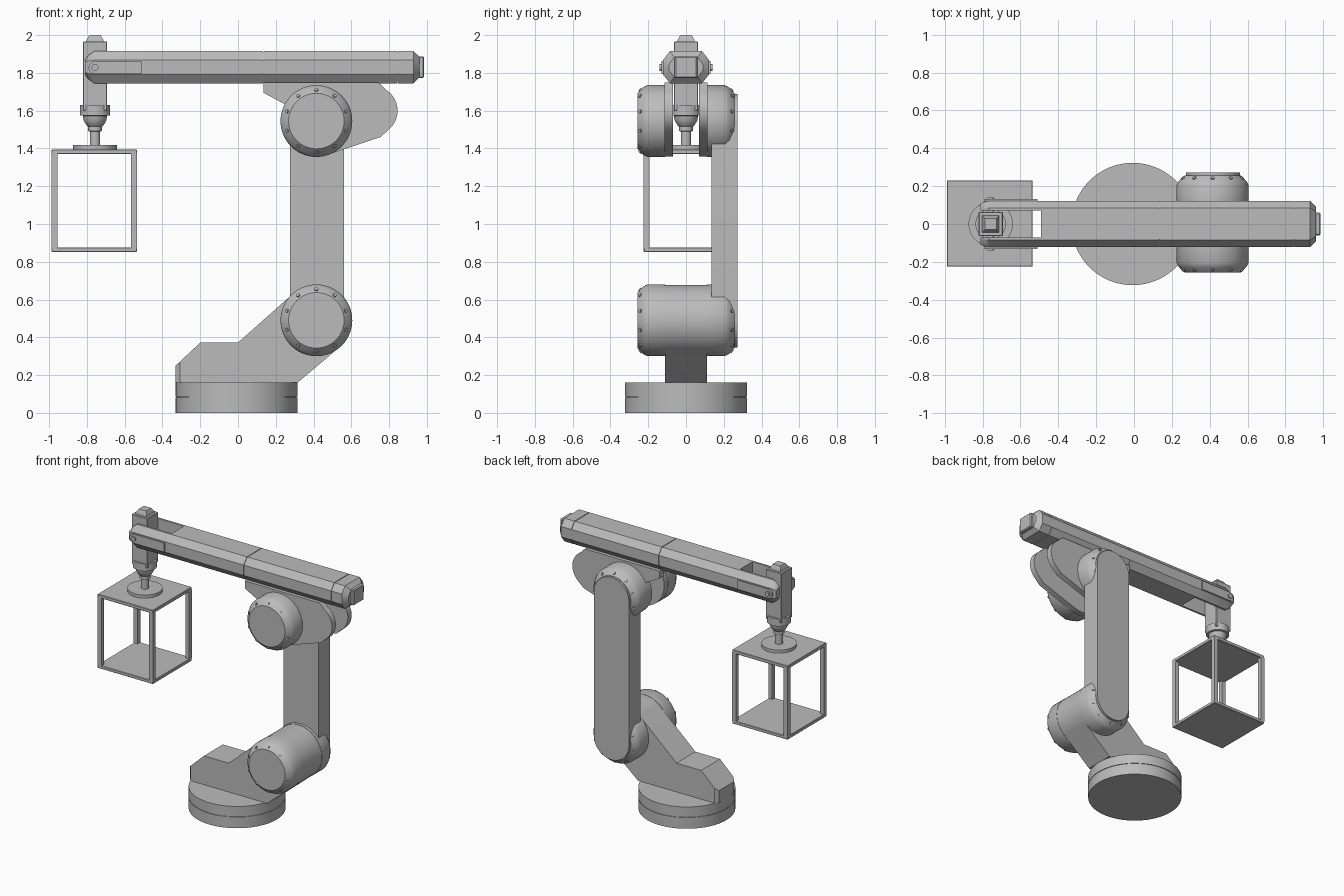
import bpy, bmesh, math
from mathutils import Vector, Matrix

if "Cube" in bpy.data.objects:
    bpy.data.objects.remove(bpy.data.objects["Cube"])

grey = bpy.data.materials.new("machine_grey")
grey.diffuse_color = (0.5, 0.5, 0.5, 1)
grey.use_nodes = True
grey.node_tree.nodes["Principled BSDF"].inputs["Base Color"].default_value = grey.diffuse_color


def finish(name, bm, angle=30):
    bmesh.ops.recalc_face_normals(bm, faces=bm.faces)
    me = bpy.data.meshes.new(name)
    bm.to_mesh(me)
    bm.free()
    me.materials.append(grey)
    me.shade_smooth()
    me.set_sharp_from_angle(angle=math.radians(angle))
    ob = bpy.data.objects.new(name, me)
    bpy.context.collection.objects.link(ob)
    return ob


def bridge(bm, rings):
    """Skin a list of equal-length point rings and cap both ends."""
    vs = [[bm.verts.new(p) for p in ring] for ring in rings]
    n = len(vs[0])
    for a, b in zip(vs, vs[1:]):
        for i in range(n):
            j = (i + 1) % n
            bm.faces.new((a[i], a[j], b[j], b[i]))
    bm.faces.new(vs[0])
    bm.faces.new(vs[-1])


def prism(name, pts, y0, y1):
    """Extrude an x/z outline along y."""
    bm = bmesh.new()
    bridge(bm, [[(x, y, z) for x, z in pts] for y in (y0, y1)])
    return finish(name, bm)


def loft_x(name, sections):
    """Skin y/z outlines placed along x."""
    bm = bmesh.new()
    bridge(bm, [[(x, y, z) for y, z in pts] for x, pts in sections])
    return finish(name, bm)


def lathe(name, profile, loc, axis="Z", segs=64):
    """Solid of revolution from (radius, height) pairs."""
    bm = bmesh.new()
    rings = []
    for r, h in profile:
        ring = []
        for i in range(segs):
            a = math.tau * i / segs
            u, v = r * math.cos(a), r * math.sin(a)
            ring.append(Vector((u, v, h) if axis == "Z" else (u, h, v)) + Vector(loc))
        rings.append(ring)
    bridge(bm, rings)
    return finish(name, bm)


def box(name, lo, hi, bevel=0.0):
    bm = bmesh.new()
    lo, hi = Vector(lo), Vector(hi)
    bmesh.ops.create_cube(bm, size=1, matrix=Matrix.Translation((lo + hi) / 2) @ Matrix.Diagonal((*(hi - lo), 1)))
    if bevel:
        bmesh.ops.bevel(bm, geom=bm.edges[:], offset=bevel, segments=1, affect="EDGES")
    return finish(name, bm)


def arc(cx, cz, r, a0, a1, n=24):
    return [(cx + r * math.cos(math.radians(a0 + (a1 - a0) * i / n)),
             cz + r * math.sin(math.radians(a0 + (a1 - a0) * i / n))) for i in range(n + 1)]


JX, LOW, HIGH = 0.415, 0.49, 1.545   # joint positions

# turntable base with a seam groove
lathe("turntable_base", [(0.323, 0), (0.323, 0.082), (0.318, 0.082), (0.318, 0.087),
                         (0.323, 0.087), (0.323, 0.16)], (-0.007, 0, 0), segs=96)

# shoulder body leaning up to the lower joint
body = [(-0.33, 0.16), (0.315, 0.16)] + arc(JX, LOW, 0.188, -53, 130, 40) + \
       [(0.0, 0.372), (-0.2, 0.372), (-0.33, 0.25)]
shoulder = prism("shoulder_body", body, -0.11, 0.11)
bm = bmesh.new()
bm.from_mesh(shoulder.data)
corners = [e for e in bm.edges if all(v.co.x < -0.32 for v in e.verts)
           and abs(e.verts[0].co.y - e.verts[1].co.y) < 1e-4]
bmesh.ops.bevel(bm, geom=corners, offset=0.022, segments=1, affect="EDGES")
bm.to_mesh(shoulder.data)
bm.free()
lathe("lower_joint_core", [(0.188, -0.112), (0.188, 0.112)], (JX, 0, LOW), "Y")

# joint caps with a ring of bolts on the chamfer
for label, z, start in (("lower", LOW, 18), ("upper", HIGH, 90)):
    for side, s in (("front", -1), ("back", 1)):
        lathe(f"{label}_{side}_joint_cap",
              [(0.19, s * 0.112), (0.19, s * 0.205), (0.178, s * 0.228), (0.147, s * 0.257)],
              (JX, 0, z), "Y")
        bm = bmesh.new()
        for i in range(10):
            a = math.radians(start + 36 * i)
            radial = Vector((math.cos(a), 0, math.sin(a)))
            normal = (radial * 0.7 + Vector((0, s * 0.75, 0))).normalized()
            pos = Vector((JX, s * 0.242, z)) + radial * 0.163
            m = Matrix.Translation(pos) @ normal.to_track_quat("Z", "Y").to_matrix().to_4x4()
            bmesh.ops.create_cone(bm, cap_ends=True, segments=12, radius1=0.01,
                                  radius2=0.01, depth=0.012, matrix=m)
        finish(f"{label}_{side}_joint_bolts", bm)

# upright link between the joints
prism("upright_link", arc(JX + 0.002, HIGH, 0.143, 0, 180) + arc(JX + 0.002, LOW, 0.143, 180, 360),
      0.135, 0.272)

# twin elbow brackets carrying the forearm
bracket = [(0.135, 1.75), (0.135, 1.695)] + arc(JX, HIGH, 0.188, 152, 287, 30) + \
          [(0.755, 1.46)] + arc(0.715, 1.6, 0.13, -50, 60, 14) + [(0.76, 1.735), (0.74, 1.75)]
for side, s in (("front", -1), ("back", 1)):
    prism(f"{side}_elbow_bracket", bracket, s * 0.07, s * 0.114)


# forearm: chamfered box section with seams
def octagon(d=0.0):
    y, t, b = 0.122 - d, 1.915 - d, 1.745 + d
    c = y - 0.037 + d * 0.3
    q = 0.047 - d * 0.3
    return [(-c, b), (c, b), (y, b + q), (y, t - q), (c, t), (-c, t), (-y, t - q), (-y, b + q)]


seam = 0.004
stations = [(-0.49, 0)]
for x in (0.135, 0.845):
    stations += [(x - 0.003, 0), (x - 0.003, seam), (x + 0.003, seam), (x + 0.003, 0)]
stations += [(0.93, 0), (0.962, 0.032)]
loft_x("forearm", [(x, octagon(d)) for x, d in stations])
box("forearm_end_plate", (0.955, -0.06, 1.773), (0.985, 0.06, 1.888), 0.006)


# fork prongs, side plates and pivot pins
def prong(s, d=0.0):
    b, t, y = 1.745 + d, 1.915 - d, 0.122 - d * 0.25
    q = 0.047 * (1 - d / 0.06)
    return [(s * p, z) for p, z in ((0.07, b), (0.085, b), (y, b + q), (y, t - q), (0.085, t), (0.07, t))]


WX = -0.757   # wrist axis
for side, s in (("front", -1), ("back", 1)):
    loft_x(f"{side}_fork_prong", [(-0.49, prong(s)), (-0.762, prong(s)),
                                  (-0.795, prong(s, 0.024)), (-0.81, prong(s, 0.048))])
    prism(f"{side}_fork_plate", arc(WX, 1.828, 0.034, 90, 270, 12) + [(-0.51, 1.794), (-0.51, 1.862)],
          s * 0.112, s * 0.131)
    lathe(f"{side}_pivot_pin", [(0.018, s * 0.06), (0.018, s * 0.14)], (WX, 0, 1.828), "Y", 24)

# wrist block, top knob and stepped tool spindle
box("wrist_block", (WX - 0.064, -0.064, 1.6), (WX + 0.064, 0.064, 1.967), 0.004)
loft = bmesh.new()
bridge(loft, [[(WX + a * r, b * r, z) for a, b in ((-1, -1), (1, -1), (1, 1), (-1, 1))]
              for r, z in ((0.046, 1.96), (0.044, 1.975), (0.03, 2.0))])
finish("wrist_knob", loft)
lathe("tool_spindle", [(0.08, 1.63), (0.08, 1.575), (0.064, 1.573), (0.06, 1.548), (0.045, 1.522),
                       (0.036, 1.515), (0.036, 1.492), (0.027, 1.49), (0.027, 1.415)], (WX, 0, 0), segs=48)
lathe("tool_flange", [(0.117, 1.39), (0.117, 1.418)], (WX, 0, 0), segs=48)

# open crate held by the tool: two plates and four posts
X0, X1, Y0, Y1 = -0.987, -0.535, -0.224, 0.229
box("crate_lid", (X0, Y0, 1.37), (X1, Y1, 1.395), 0.003)
box("crate_floor", (X0, Y0, 0.852), (X1, Y1, 0.876), 0.003)
for ex, x in (("left", X0), ("right", X1 - 0.032)):
    for ey, y in (("front", Y0), ("back", Y1 - 0.032)):
        box(f"crate_post_{ex}_{ey}", (x, y, 0.87), (x + 0.032, y + 0.032, 1.375))
